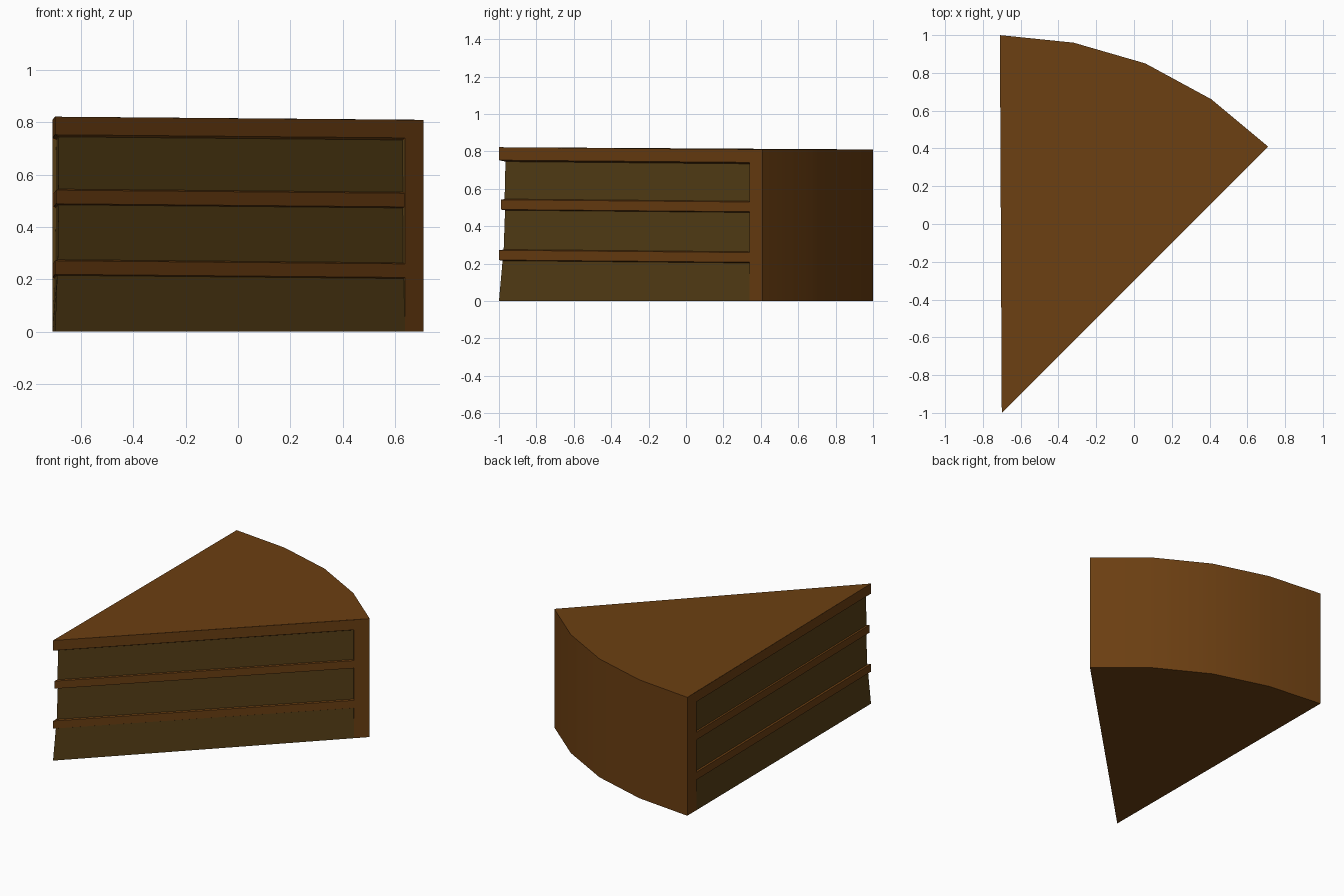
import bpy, bmesh
from mathutils import Vector

if "Cube" in bpy.data.objects:
    bpy.data.objects.remove(bpy.data.objects["Cube"])

TIP = Vector((-0.70, -1.0))
# Outer rim, counter-clockwise from the right corner to the left corner
ARC = [Vector(p) for p in ((0.71, 0.41), (0.41, 0.66), (0.06, 0.85), (-0.32, 0.96), (-0.71, 1.0))]
CRUST = 0.95   # fraction of the radius where the outer icing begins
TILT = 0.012   # the cake sinks slightly towards the rim
TOP = 0.822

dir_r, dir_l = (ARC[0] - TIP).normalized(), (ARC[-1] - TIP).normalized()
norm_r = Vector((-dir_r.y, dir_r.x))   # inward normals of the cut faces
norm_l = Vector((dir_l.y, -dir_l.x))
bisector = (dir_r + dir_l).normalized()


def material(name, rgb):
    m = bpy.data.materials.new(name)
    m.diffuse_color = (*rgb, 1)
    m.use_nodes = True
    m.node_tree.nodes["Principled BSDF"].inputs["Base Color"].default_value = m.diffuse_color
    return m


def rim_z(z):
    return z - TILT if z > 0 else 0.0


def cut_ring(z, inset):
    """Left end, tip and right end of the cut faces at one height."""
    left = TIP + (ARC[-1] - TIP) * CRUST
    right = TIP + (ARC[0] - TIP) * CRUST
    tip = TIP + bisector * (inset / norm_r.dot(bisector))
    pts = [left, left + norm_l * inset, tip, right + norm_r * inset, right]
    return [(p.x, p.y, z if i == 2 else rim_z(z)) for i, p in enumerate(pts)]


def strips(bm, rings):
    """Join successive rings, bottom to top, with quads."""
    for low, high in zip(rings, rings[1:]):
        for i in range(len(low) - 1):
            bm.faces.new([bm.verts.new(c) for c in (low[i], low[i + 1], high[i + 1], high[i])])


def finish(bm, name, mat):
    bmesh.ops.remove_doubles(bm, verts=bm.verts, dist=1e-4)
    mesh = bpy.data.meshes.new(name)
    bm.to_mesh(mesh)
    bm.free()
    mesh.materials.append(mat)
    ob = bpy.data.objects.new(name, mesh)
    bpy.context.collection.objects.link(ob)
    bpy.ops.object.select_all(action='DESELECT')
    ob.select_set(True)
    bpy.context.view_layer.objects.active = ob
    bpy.ops.object.shade_smooth_by_angle(angle=0.5)


icing = material("chocolate_icing", (0.15, 0.05, 0.006))
sponge = material("sponge", (0.095, 0.05, 0.008))

# Sponge layers: (bottom z, inset), (top z, inset)
layers = [((0.0, 0.0), (0.215, 0.008)),
          ((0.275, 0.0105), (0.485, 0.0135)),
          ((0.545, 0.0125), (0.745, 0.0145))]
for n, (low, high) in enumerate(layers):
    bm = bmesh.new()
    strips(bm, [cut_ring(*low), cut_ring(*high)])
    finish(bm, f"sponge_layer_{n + 1}", sponge)

# Icing fillings, each with ledges meeting the sponge above and below
for n, edge in enumerate((0.0, 0.004)):
    (z0, d0), (z1, d1) = layers[n][1], layers[n + 1][0]
    bm = bmesh.new()
    strips(bm, [cut_ring(z0, d0), cut_ring(z0 + 0.004, edge),
                cut_ring(z1 - 0.004, edge), cut_ring(z1, d1)])
    finish(bm, f"icing_filling_{n + 1}", icing)

# Icing coat: top slab edge, rounded outer wall, top and base
bm = bmesh.new()
z0, d0 = layers[2][1]
strips(bm, [cut_ring(z0, d0), cut_ring(z0 + 0.008, 0.0), cut_ring(TOP, 0.0)])
inner = [TIP + (p - TIP) * CRUST for p in (ARC[0], ARC[-1])]
wall = [inner[0], *ARC, inner[1]]
strips(bm, [[(p.x, p.y, z) for p in wall] for z in (0.0, rim_z(TOP))])
for z in (0.0, TOP):
    for a, b in zip(wall, wall[1:]):
        if a in inner or b in inner:
            continue
        tri = [(TIP.x, TIP.y, z), (a.x, a.y, rim_z(z)), (b.x, b.y, rim_z(z))]
        bm.faces.new([bm.verts.new(c) for c in (tri if z else tri[::-1])])
finish(bm, "icing_coat", icing)
